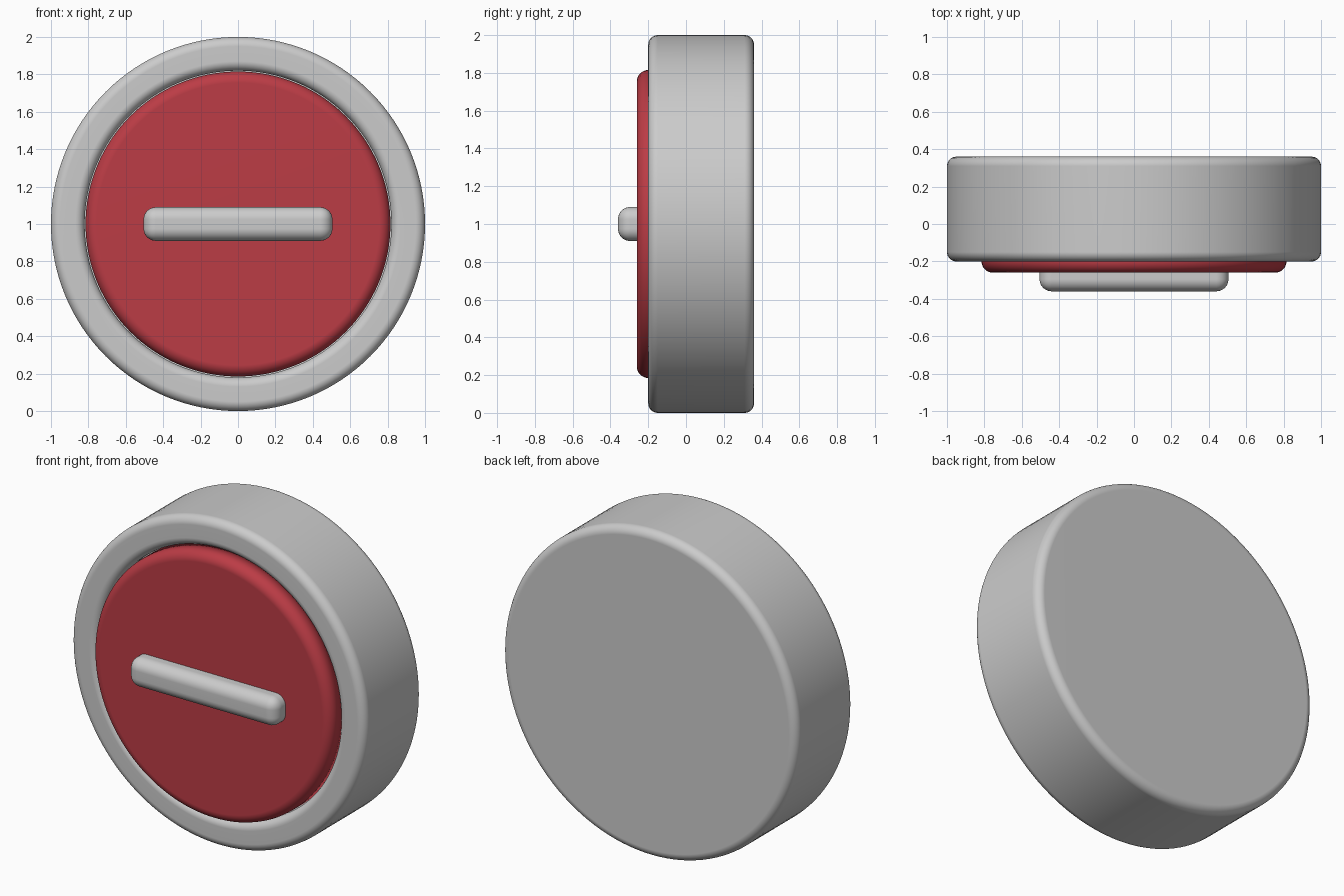
import bpy, bmesh, math
from mathutils import Vector

if "Cube" in bpy.data.objects:
    bpy.data.objects.remove(bpy.data.objects["Cube"])

SEGMENTS = 128


def finish(bm, name, material=None):
    bmesh.ops.remove_doubles(bm, verts=bm.verts, dist=1e-5)
    bmesh.ops.recalc_face_normals(bm, faces=bm.faces)
    for f in bm.faces:
        f.smooth = True
    mesh = bpy.data.meshes.new(name)
    bm.to_mesh(mesh)
    bm.free()
    obj = bpy.data.objects.new(name, mesh)
    bpy.context.collection.objects.link(obj)
    if material:
        mesh.materials.append(material)
    return obj


def arc(r, y, radius, start, end, steps=8):
    """Rounded profile corner centred on (r, y), angles in degrees."""
    angles = [math.radians(start + (end - start) * i / steps) for i in range(steps + 1)]
    return [(r + radius * math.cos(a), y + radius * math.sin(a)) for a in angles]


def lathe(name, profile, material=None):
    """Revolve (radius, y) points about the y axis through z = 1."""
    bm = bmesh.new()
    verts = [bm.verts.new((r, y, 1)) for r, y in profile]
    edges = [bm.edges.new(pair) for pair in zip(verts, verts[1:])]
    bmesh.ops.spin(bm, geom=verts + edges, cent=(0, 0, 1), axis=(0, 1, 0),
                   angle=math.tau, steps=SEGMENTS, use_duplicate=False)
    obj = finish(bm, name, material)
    weight = obj.modifiers.new("flat_faces", 'WEIGHTED_NORMAL')
    weight.keep_sharp = True
    return obj


red = bpy.data.materials.new("red")
red.diffuse_color = (0.50, 0.045, 0.06, 1)
red.use_nodes = True
red.node_tree.nodes["Principled BSDF"].inputs["Base Color"].default_value = red.diffuse_color

# Round housing with a rounded rim around a shallow recess
lathe("housing",
      [(0, 0.36)] + arc(0.95, 0.31, 0.05, 90, 0)
      + arc(0.95, -0.15, 0.05, 0, -90)
      + arc(0.87, -0.15, 0.05, -90, -180)
      + [(0.82, -0.10), (0, -0.10)])

# Red button face set into the recess
lathe("button_face",
      [(0, -0.11), (0.815, -0.11)] + arc(0.755, -0.20, 0.06, 0, -90) + [(0, -0.26)], red)

# Raised horizontal bar
bm = bmesh.new()
bmesh.ops.create_cube(bm, size=1)
for v in bm.verts:
    v.co = Vector((v.co.x * 1.01, v.co.y * 0.20 - 0.26, v.co.z * 0.18 + 1))
bmesh.ops.bevel(bm, geom=bm.edges[:], offset=0.065, segments=8, profile=0.5,
                affect='EDGES', clamp_overlap=True)
bar = finish(bm, "bar")
bar.modifiers.new("flat_faces", 'WEIGHTED_NORMAL')
